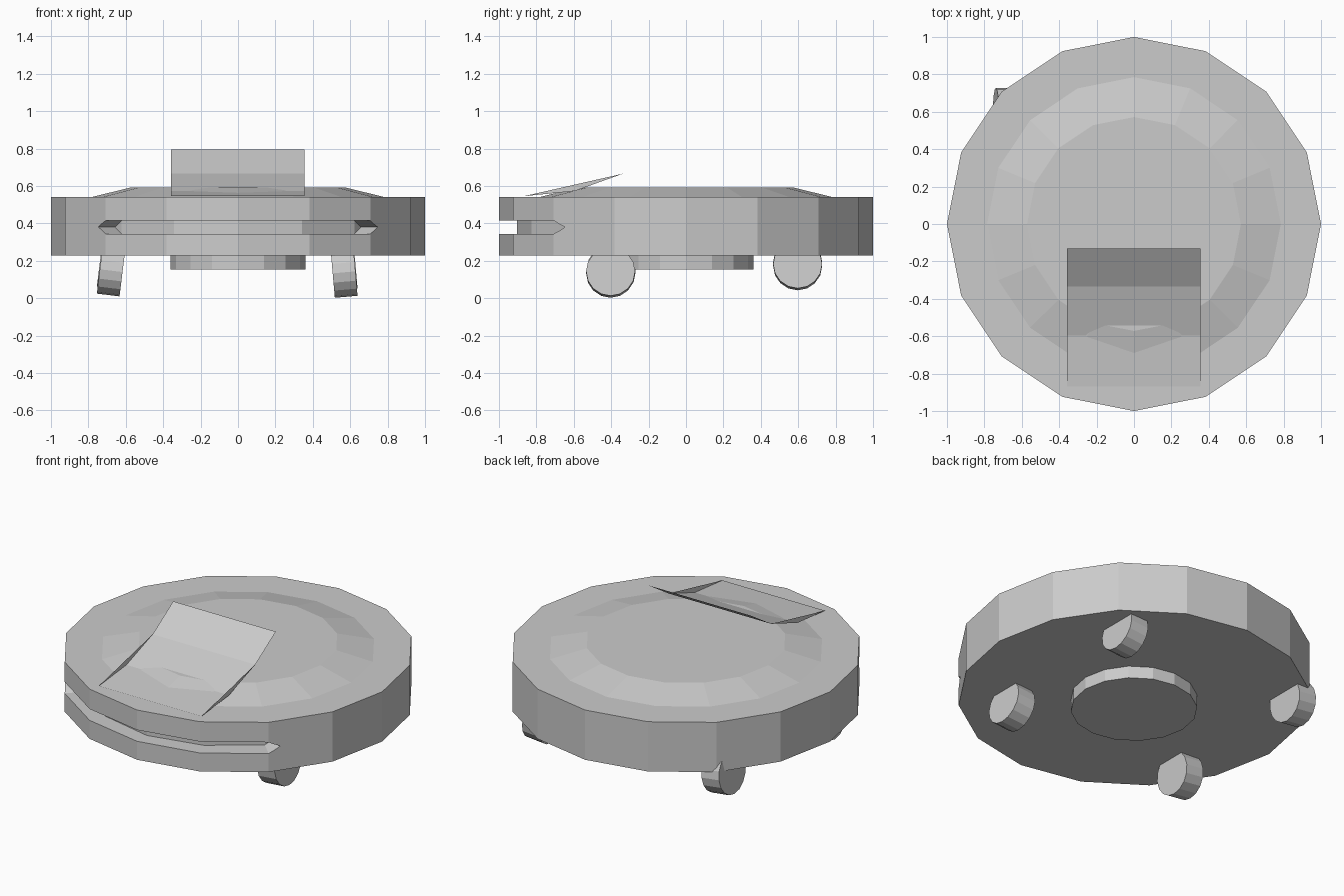
import bpy, bmesh
from math import sin, cos, pi, radians
from mathutils import Matrix

if "Cube" in bpy.data.objects:
    bpy.data.objects.remove(bpy.data.objects["Cube"])

SIDES = 16


def make_object(name, verts, faces):
    mesh = bpy.data.meshes.new(name)
    bm = bmesh.new()
    vs = [bm.verts.new(v) for v in verts]
    for f in faces:
        bm.faces.new([vs[i] for i in f])
    bmesh.ops.recalc_face_normals(bm, faces=bm.faces)
    bm.to_mesh(mesh)
    bm.free()
    obj = bpy.data.objects.new(name, mesh)
    bpy.context.collection.objects.link(obj)
    return obj


def lathe(name, profile, n=SIDES):
    """Solid of revolution from (radius, z) points, capped at both ends."""
    verts = [(r * cos(2 * pi * i / n), r * sin(2 * pi * i / n), z)
             for r, z in profile for i in range(n)]
    faces = [(k * n + i, k * n + (i + 1) % n, (k + 1) * n + (i + 1) % n, (k + 1) * n + i)
             for k in range(len(profile) - 1) for i in range(n)]
    last = (len(profile) - 1) * n
    faces += [tuple(reversed(range(n))), tuple(range(last, last + n))]
    return make_object(name, verts, faces)


# Round body with raised top
body = lathe("body", [(1, .228), (1, .54), (.785, .54), (.572, .592)])

# Front bumper slot with pointed ends, cut along four sides of the body
path = [(-.747, -.647, .88)]
for i, depth in zip(range(5), (.88, .895, .904, .895, .88)):
    a = radians(-135 + 22.5 * i)
    path.append((cos(a), sin(a), depth))
path.append((.747, -.647, .88))
verts, rings = [], []
for k, (x, y, d) in enumerate(path):
    heights = (.38,) if k in (0, 6) else (.344, .415)
    ring = []
    for z in heights:
        for s in (d, 1.12):
            ring.append(len(verts))
            verts.append((x * s, y * s, z))
    rings.append(ring if len(ring) == 4 else ring + ring)
faces = []
for a, b in zip(rings, rings[1:]):
    for p, q in ((0, 1), (1, 3), (3, 2), (2, 0)):
        f = list(dict.fromkeys((a[p], a[q], b[q], b[p])))
        if len(f) > 2:
            faces.append(f)
cutter = make_object("slot_cutter", verts, faces)
cutter.hide_render = True
mod = body.modifiers.new("slot", 'BOOLEAN')
mod.operation = 'DIFFERENCE'
mod.solver = 'EXACT'
mod.object = cutter
bpy.context.view_layer.objects.active = body
bpy.ops.object.modifier_apply(modifier="slot")
bpy.data.objects.remove(cutter)

# Round plate underneath
lathe("bottom_plate", [(.36, .152), (.36, .24)])

# Four slightly tilted wheels
for name, x, y, z, tilt in (("front_left_wheel", -.678, -.40, .147, 7),
                            ("back_left_wheel", -.678, .597, .185, 7),
                            ("front_right_wheel", .567, -.403, .138, -5),
                            ("back_right_wheel", .567, .597, .178, -5)):
    wheel = lathe(name, [(.131, -.061), (.131, .061)])
    wheel.data.transform(Matrix.Translation((x, y, z))
                         @ Matrix.Rotation(radians(90 + tilt), 4, 'Y'))

# Curved thin flap on top, with small side webs
curve = [(-.868, .545), (-.595, .573), (-.335, .666), (-.132, .795)]
verts = [(x, y, z) for y, z in curve for x in (-.357, .355)]
make_object("top_flap", verts,
            [(2 * i, 2 * i + 1, 2 * i + 3, 2 * i + 2) for i in range(3)]
            + [(0, 2, 4), (1, 5, 3)])
